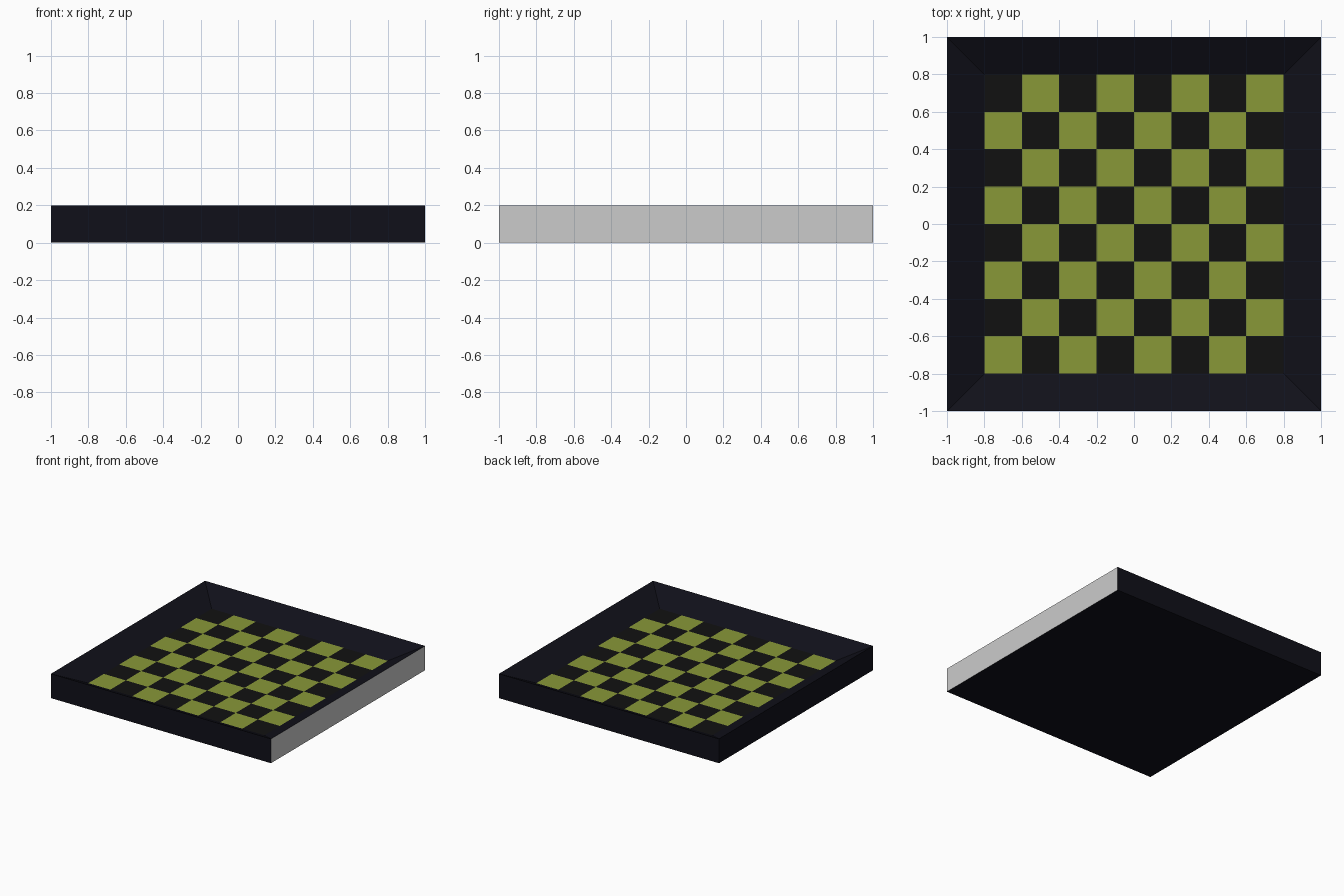
import bpy, bmesh

if "Cube" in bpy.data.objects:
    bpy.data.objects.remove(bpy.data.objects["Cube"])


def material(name, rgb):
    m = bpy.data.materials.new(name)
    m.diffuse_color = (*rgb, 1)
    m.use_nodes = True
    m.node_tree.nodes["Principled BSDF"].inputs["Base Color"].default_value = m.diffuse_color
    return m


def add_object(name, bm, mats=()):
    me = bpy.data.meshes.new(name)
    bm.normal_update()
    bm.to_mesh(me)
    bm.free()
    for m in mats:
        me.materials.append(m)
    ob = bpy.data.objects.new(name, me)
    bpy.context.collection.objects.link(ob)
    return ob


def square(bm, half, z):
    # corners run counter-clockwise from front left
    return [bm.verts.new((sx * half, sy * half, z))
            for sx, sy in ((-1, -1), (1, -1), (1, 1), (-1, 1))]


navy = material("navy", (0.0052, 0.0052, 0.0100))
black = material("black", (0.0056, 0.0056, 0.0056))
green = material("olive_green", (0.25, 0.315, 0.039))

OUTER, INNER, HEIGHT, BOARD_Z = 1.0, 0.8, 0.2, 0.1

# Tray: flat bottom, upright sides, rim sloping down to the board
bm = bmesh.new()
rings = [square(bm, OUTER, 0), square(bm, OUTER, HEIGHT), square(bm, INNER, BOARD_Z)]
bm.faces.new(rings[0][::-1])
for level, (low, high) in enumerate(zip(rings, rings[1:])):
    for i in range(4):
        if level == 0 and i == 1:
            continue  # right side is its own grey panel
        j = (i + 1) % 4
        bm.faces.new((low[i], low[j], high[j], high[i]))
add_object("tray", bm, [navy])

# Plain grey right side panel
bm = bmesh.new()
bm.faces.new([bm.verts.new((OUTER, y, z)) for y, z in
              ((-OUTER, 0), (OUTER, 0), (OUTER, HEIGHT), (-OUTER, HEIGHT))])
add_object("right_side_panel", bm)

# Chequered 8 x 8 board, sunk into the tray
bm = bmesh.new()
bmesh.ops.create_grid(bm, x_segments=8, y_segments=8, size=INNER)
bmesh.ops.translate(bm, verts=bm.verts, vec=(0, 0, BOARD_Z))
step = INNER / 4
for f in bm.faces:
    c = f.calc_center_median()
    col, row = int((c.x + INNER) / step), int((c.y + INNER) / step)
    f.material_index = 1 if (col + row) % 2 == 0 else 0
add_object("chequered_board", bm, [black, green])
